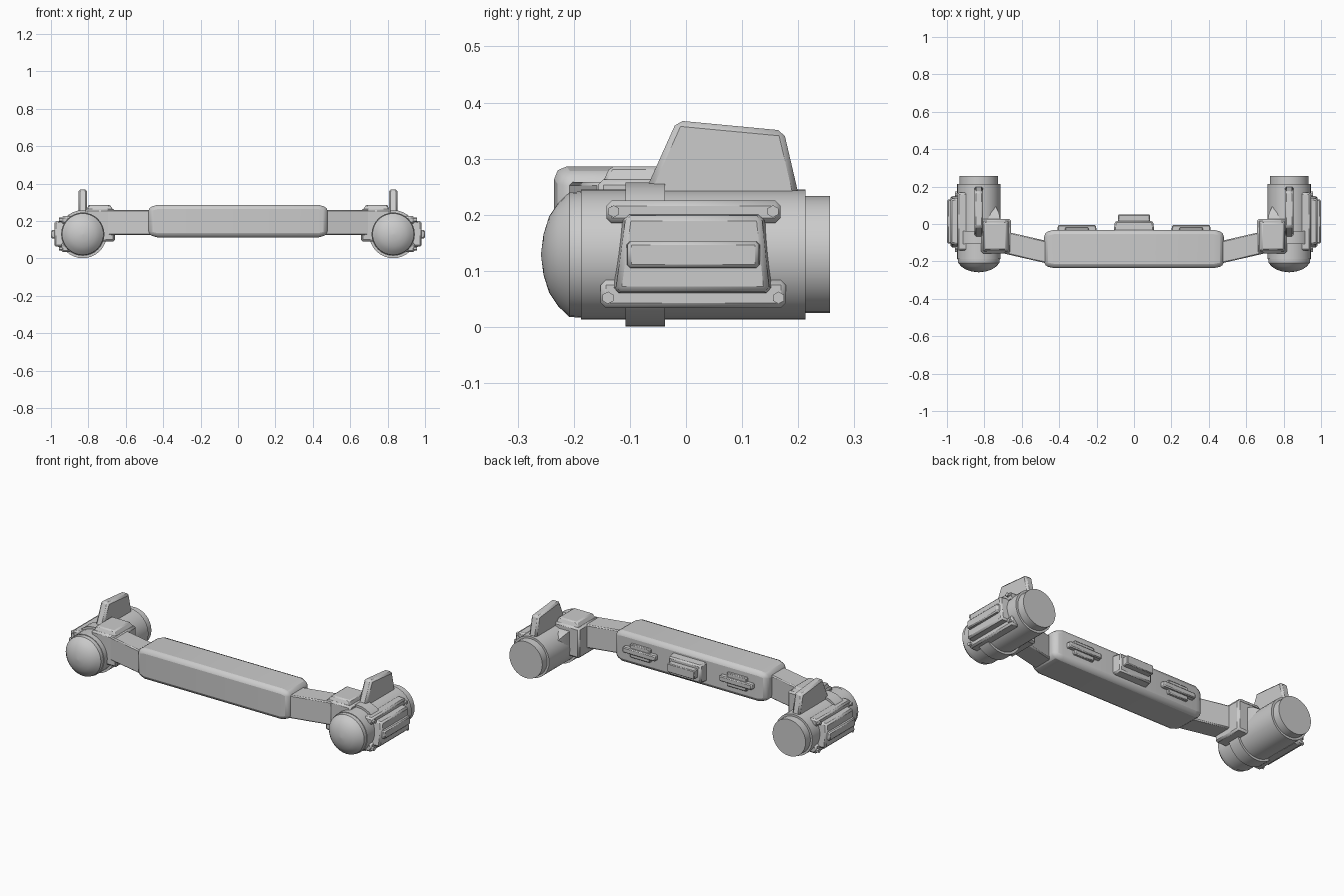
import bpy, bmesh, math
from mathutils import Vector

cube = bpy.data.objects.get("Cube")
if cube:
    bpy.data.objects.remove(cube, do_unlink=True)

grey = bpy.data.materials.new("light grey")
grey.use_nodes = True
grey.diffuse_color = (0.6, 0.6, 0.6, 1)
grey.node_tree.nodes["Principled BSDF"].inputs["Base Color"].default_value = (0.6, 0.6, 0.6, 1)


def finish(name, bm, bevel=0, segments=1, mirror=True):
    bmesh.ops.recalc_face_normals(bm, faces=bm.faces)
    mesh = bpy.data.meshes.new(name)
    bm.to_mesh(mesh)
    bm.free()
    mesh.materials.append(grey)
    mesh.shade_smooth()
    mesh.set_sharp_from_angle(angle=math.radians(32))
    obj = bpy.data.objects.new(name, mesh)
    bpy.context.scene.collection.objects.link(obj)
    if bevel:
        mod = obj.modifiers.new("edge bevel", 'BEVEL')
        mod.width, mod.segments = bevel, segments
        mod.limit_method, mod.angle_limit = 'ANGLE', math.radians(28)
    if mirror:
        obj.modifiers.new("other side", 'MIRROR')
    return obj


def loft(name, rings, **options):
    """Skin matching rings of points and cap both ends."""
    bm = bmesh.new()
    loops = [[bm.verts.new(p) for p in ring] for ring in rings]
    n = len(loops[0])
    for a, b in zip(loops, loops[1:]):
        for i in range(n):
            j = (i + 1) % n
            bm.faces.new((a[i], a[j], b[j], b[i]))
    bm.faces.new(loops[0])
    bm.faces.new(loops[-1])
    return finish(name, bm, **options)


def section(x, y0, y1, z0, z1):
    return [(x, y0, z0), (x, y1, z0), (x, y1, z1), (x, y0, z1)]


def box(name, x, y, z, **options):
    return loft(name, [section(x[0], *y, *z), section(x[1], *y, *z)], **options)


def side_slab(name, profile, x0, x1, shrink=1.0, **options):
    """Extrude a y-z profile along x, narrowing toward x1."""
    mid = sum((Vector(p) for p in profile), Vector((0, 0))) / len(profile)
    top = [mid + (Vector(p) - mid) * shrink for p in profile]
    return loft(name, [[(x0, *p) for p in profile], [(x1, *p) for p in top]], **options)


def back_slab(name, cx, cz, width, height, y0, y1, shrink=1.0, **options):
    """A block standing off the rear of the crossbar."""
    rings = []
    for y, s in ((y0, 1.0), (y1, shrink)):
        w, h = width * s / 2, height * s / 2
        rings.append([(cx - w, y, cz - h), (cx + w, y, cz - h), (cx + w, y, cz + h), (cx - w, y, cz + h)])
    return loft(name, rings, **options)


POD_X, POD_Z = 0.83, 0.129


def lathe(name, profile, sides=32):
    """Revolve (y, radius) pairs about the pod axis."""
    rings = []
    for y, r in profile:
        angles = [2 * math.pi * i / sides for i in range(sides)]
        rings.append([(POD_X + r * math.cos(a), y, POD_Z + r * math.sin(a)) for a in angles])
    return loft(name, rings)


# Crossbar and angled arms
loft("crossbar", [section(-0.48, -0.225, -0.045, 0.125, 0.272),
                  section(-0.43, -0.235, -0.032, 0.112, 0.286),
                  section(0.43, -0.235, -0.032, 0.112, 0.286),
                  section(0.48, -0.225, -0.045, 0.125, 0.272)],
     bevel=0.022, segments=2, mirror=False)
loft("arm", [section(0.46, -0.212, -0.092, 0.125, 0.258),
             section(0.70, -0.157, -0.037, 0.125, 0.258)], bevel=0.006)

# Joint blocks joining arms to pods
box("joint_block", (0.657, 0.818), (-0.157, 0.026), (0.09, 0.263), bevel=0.01)
cap = [[(0.665, -0.15, 0.255), (0.81, -0.15, 0.255), (0.81, 0.02, 0.255), (0.665, 0.02, 0.255)],
       [(0.685, -0.135, 0.286), (0.8, -0.135, 0.286), (0.8, 0.005, 0.286), (0.685, 0.005, 0.286)]]
loft("joint_cap", cap, bevel=0.006)
fairing = [[(0.715, 0.02, 0.12), (0.79, 0.02, 0.12), (0.79, 0.02, 0.235), (0.715, 0.02, 0.235)],
           [(0.722, 0.06, 0.13), (0.79, 0.06, 0.13), (0.79, 0.06, 0.225), (0.722, 0.06, 0.225)],
           [(0.745, 0.105, 0.16), (0.79, 0.105, 0.16), (0.79, 0.105, 0.195), (0.745, 0.105, 0.195)]]
loft("joint_fairing", fairing)

# Pods: shell, collar, tail and rounded nose
lathe("pod_shell", [(-0.187, 0.116), (0.213, 0.116)])
lathe("pod_collar", [(-0.108, 0.1285), (-0.037, 0.1285)])
lathe("pod_tail", [(0.2, 0.104), (0.257, 0.104)])
lathe("pod_nose", [(-0.18, 0.113), (-0.208, 0.111), (-0.228, 0.092),
                   (-0.244, 0.068), (-0.254, 0.036), (-0.258, 0.004)])

# Upright fin
fin_profile = [(-0.078, 0.23), (-0.016, 0.368), (0.174, 0.35), (0.202, 0.23)]
side_slab("fin", fin_profile, 0.806, 0.854, bevel=0.01)

# Outer side panel with raised core
panel_profile = [(-0.135, 0.058), (0.158, 0.058), (0.143, 0.203), (-0.115, 0.203)]
side_slab("side_panel", panel_profile, 0.9, 0.982, 0.93, bevel=0.009)
core_profile = [(-0.107, 0.105), (0.133, 0.105), (0.133, 0.153), (-0.107, 0.153)]
side_slab("panel_core", core_profile, 0.97, 0.999, 0.97, bevel=0.006)

# Mounting strips and hex bolts above and below the panel
strips = {"upper": (-0.142, 0.168, 0.185, 0.225), "lower": (-0.152, 0.178, 0.034, 0.084)}
for label, (y0, y1, z0, z1) in strips.items():
    side_slab(label + "_strip", [(y0, z0), (y1, z0), (y1, z1), (y0, z1)], 0.89, 0.945, bevel=0.009)
    bolt_z = 0.206 if label == "upper" else 0.052
    for end, y in (("front", y0 + 0.013), ("rear", y1 - 0.013)):
        hexagon = [(y + 0.011 * math.cos(i * math.pi / 3 + 0.5),
                    bolt_z + 0.011 * math.sin(i * math.pi / 3 + 0.5)) for i in range(6)]
        side_slab(label + "_" + end + "_bolt", hexagon, 0.93, 0.957)

# Fittings on the rear of the crossbar
back_slab("rear_housing", 0, 0.2, 0.22, 0.11, -0.045, 0.016, 0.92, bevel=0.008, mirror=False)
back_slab("rear_connector", 0, 0.205, 0.17, 0.05, 0.0, 0.05, bevel=0.004, mirror=False)
back_slab("rear_latch_plate", 0.305, 0.2, 0.13, 0.08, -0.045, -0.018, 0.95, bevel=0.004)
back_slab("rear_latch_bar", 0.305, 0.2, 0.21, 0.032, -0.045, -0.006, 0.97, bevel=0.005)
